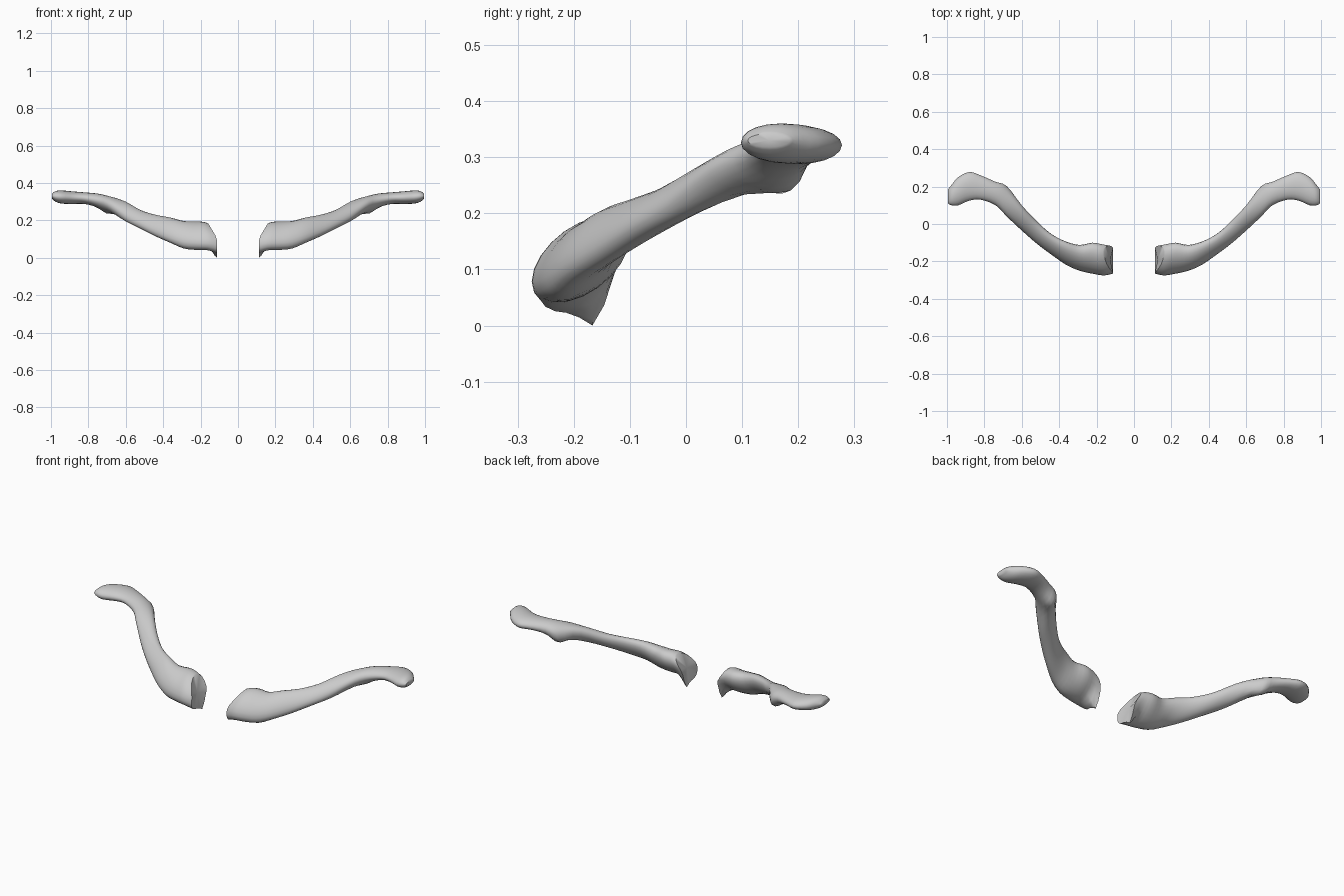
import bpy
import bmesh
import math
from mathutils import Vector

cube = bpy.data.objects.get("Cube")
if cube:
    bpy.data.objects.remove(cube, do_unlink=True)

SIDES = 20   # points around each cross-section
STEPS = 3    # rings per span between stations

bone_grey = bpy.data.materials.new("bone grey")
bone_grey.use_nodes = True
colour = (0.6, 0.6, 0.6, 1)
bone_grey.diffuse_color = colour
bone_grey.node_tree.nodes["Principled BSDF"].inputs["Base Color"].default_value = colour

# Cross-sections from the inner end to the outer end:
# x, y front, y back, z bottom, z top, tilt, lean of the upper half
STATIONS = [
    (.112, -.265, -.115, .025, .185, .45, .6),
    (.16, -.275, -.108, .04, .193, .5, .35),
    (.22, -.266, -.10, .042, .195, .5, .1),
    (.29, -.25, -.112, .05, .197, .5, 0),
    (.36, -.22, -.095, .08, .215, .6, 0),
    (.44, -.165, -.055, .115, .23, .6, 0),
    (.52, -.105, .015, .155, .255, .6, 0),
    (.6, -.035, .1, .195, .3, .6, 0),
    (.68, .04, .2, .245, .33, .3, 0),
    (.74, .1, .225, .27, .343, .1, 0),
    (.82, .13, .26, .288, .35, 0, 0),
    (.88, .125, .278, .288, .355, 0, 0),
    (.94, .1, .25, .29, .36, 0, 0),
    (.975, .1, .21, .3, .357, 0, 0),
    (.995, .11, .185, .318, .342, 0, 0),
]

# Local bony points: centre, pull, radius
BUMPS = [
    (Vector((.112, -.16, .05)), Vector((0, 0, -.05)), .035),
    (Vector((.69, .18, .265)), Vector((0, .005, -.03)), .05),
]


def blend(a, b, c, d, t):
    """Smooth interpolation between b and c."""
    return b + .5 * t * (c - a + t * (2*a - 5*b + 4*c - d + t * (3*(b - c) + d - a)))


def smooth_stations():
    last = len(STATIONS) - 1
    for i in range(last):
        span = [STATIONS[min(max(i + k, 0), last)] for k in (-1, 0, 1, 2)]
        for s in range(STEPS):
            yield [blend(*values, s / STEPS) for values in zip(*span)]
    yield STATIONS[-1]


def section(x, y0, y1, z0, z1, tilt, lean):
    """Tilted oval that exactly fills the given depth and height."""
    phase = math.asin(tilt)
    points = []
    for k in range(SIDES):
        angle = 2 * math.pi * k / SIDES
        rise = (z1 - z0) / 2 * math.sin(angle + phase)
        p = Vector((x + lean * max(0, rise),
                    (y0 + y1) / 2 + (y1 - y0) / 2 * math.cos(angle),
                    (z0 + z1) / 2 + rise))
        move = Vector()
        for centre, pull, radius in BUMPS:
            move += pull * math.exp(-((p - centre).length / radius) ** 2)
        points.append(p + move)
    return points


def build_bone(name, side):
    bm = bmesh.new()
    rings = []
    for station in smooth_stations():
        rings.append([bm.verts.new((p.x * side, p.y, p.z)) for p in section(*station)])
    for a, b in zip(rings, rings[1:]):
        for k in range(SIDES):
            n = (k + 1) % SIDES
            bm.faces.new((a[k], a[n], b[n], b[k]))
    # Close both ends with a fan
    for ring in (rings[0], rings[-1]):
        middle = sum((v.co for v in ring), Vector()) / SIDES
        hub = bm.verts.new(middle)
        for k in range(SIDES):
            bm.faces.new((ring[k], ring[(k + 1) % SIDES], hub))
    bmesh.ops.recalc_face_normals(bm, faces=bm.faces)
    mesh = bpy.data.meshes.new(name)
    bm.to_mesh(mesh)
    bm.free()
    mesh.materials.append(bone_grey)
    bone = bpy.data.objects.new(name, mesh)
    bpy.context.collection.objects.link(bone)
    bpy.ops.object.select_all(action="DESELECT")
    bone.select_set(True)
    bpy.context.view_layer.objects.active = bone
    bpy.ops.object.shade_smooth_by_angle(angle=math.radians(50))


build_bone("left_collarbone", 1)
build_bone("right_collarbone", -1)
